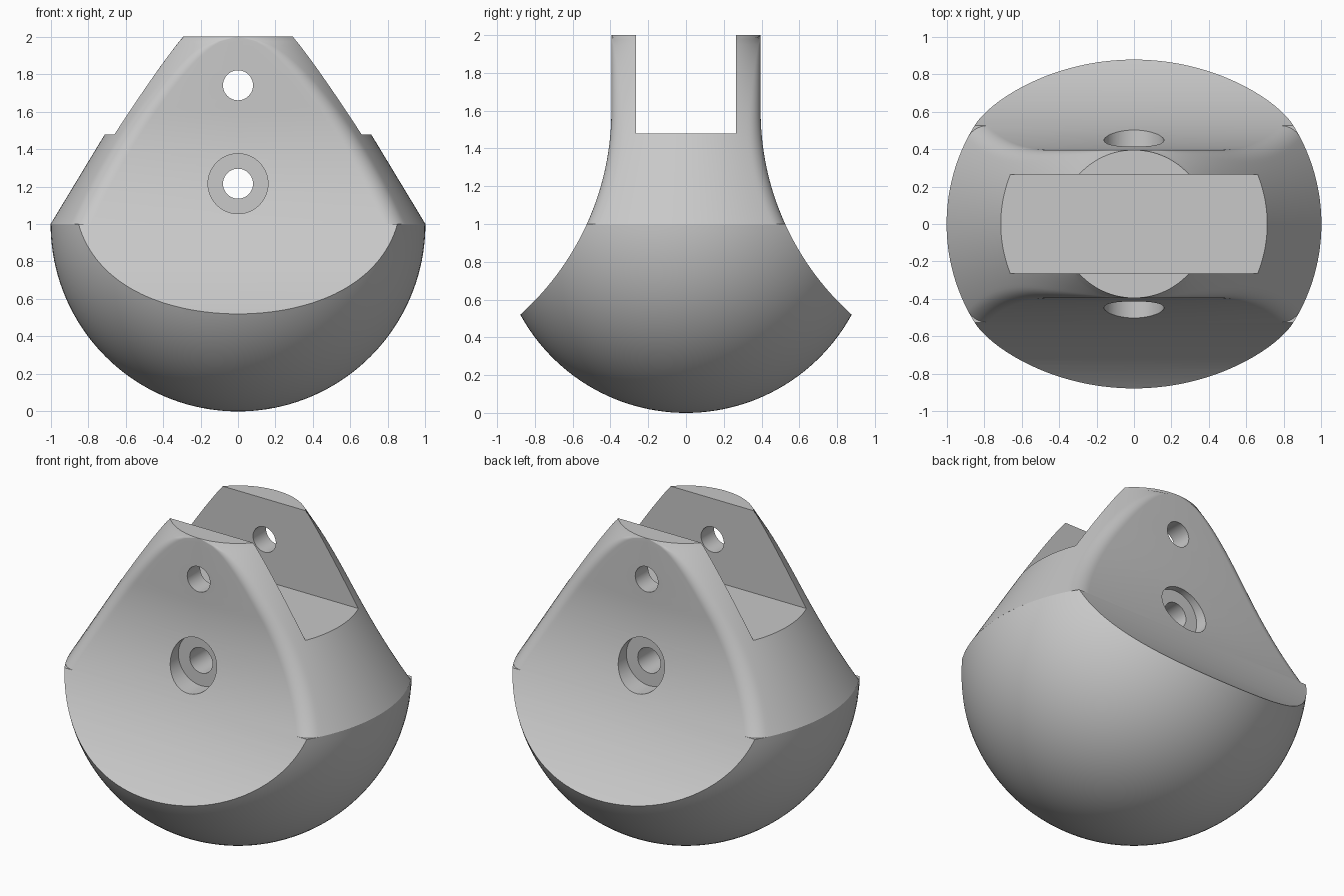
import bpy, bmesh, math
from math import sin, cos, pi, sqrt

cube = bpy.data.objects.get("Cube")
if cube:
    bpy.data.objects.remove(cube)

WAIST, ARC_R, ARC_Z = 0.395, 1.45, 1.6   # concave front and back cut
FILLET = 0.12

grey = bpy.data.materials.new("plain_grey")
grey.use_nodes = True
grey.diffuse_color = (0.58, 0.58, 0.58, 1)
grey.node_tree.nodes["Principled BSDF"].inputs["Base Color"].default_value = grey.diffuse_color


def half_depth(z):
    h = max(0, ARC_Z - z)
    return WAIST + ARC_R - sqrt(ARC_R ** 2 - h * h)


def loft(name, rings):
    """Closed solid through rings that share one point count."""
    bm = bmesh.new()
    rows = [[bm.verts.new(p) for p in ring] for ring in rings]
    n = len(rows[0])
    for a, b in zip(rows, rows[1:]):
        for i in range(n):
            j = (i + 1) % n
            bm.faces.new((a[i], a[j], b[j], b[i]))
    bm.faces.new(rows[0][::-1])
    bm.faces.new(rows[-1])
    bmesh.ops.remove_doubles(bm, verts=bm.verts, dist=1e-5)
    bmesh.ops.recalc_face_normals(bm, faces=bm.faces)
    mesh = bpy.data.meshes.new(name)
    bm.to_mesh(mesh)
    bm.free()
    obj = bpy.data.objects.new(name, mesh)
    bpy.context.collection.objects.link(obj)
    mesh.materials.append(grey)
    return obj


def boolean(obj, tool, operation):
    mod = obj.modifiers.new(tool.name, 'BOOLEAN')
    mod.operation, mod.object, mod.solver = operation, tool, 'EXACT'
    bpy.context.view_layer.objects.active = obj
    bpy.ops.object.modifier_apply(modifier=mod.name)
    bpy.data.objects.remove(tool)


def cylinder_y(name, radius, y0, y1, z):
    ring = [(radius * cos(i * pi / 32), radius * sin(i * pi / 32)) for i in range(64)]
    return loft(name, [[(x, y, z + h) for x, h in ring] for y in (y0, y1)])


def circle(radius, z, n=128):
    return [(radius * cos(2 * pi * i / n), radius * sin(2 * pi * i / n), z) for i in range(n)]


def neck_section(z):
    """Circle trimmed front and back, with rounded corners."""
    r, w = 1 - 0.605 * (z - 1), half_depth(z)
    cy = w - FILLET
    cx = sqrt(max(0, (r - FILLET) ** 2 - cy * cy))
    a = math.atan2(cy, cx)
    q = [(r * cos(a * i / 20), r * sin(a * i / 20)) for i in range(20)]
    for i in range(9):
        t = a + (pi / 2 - a) * i / 8
        q.append((cx + FILLET * cos(t), cy + FILLET * sin(t)))
    q.append((0, w))
    ring = []
    for sx, sy, part in ((1, 1, q), (-1, 1, q[::-1]), (-1, -1, q), (1, -1, q[::-1])):
        ring += [(sx * x, sy * y, z) for x, y in part[:-1]]
    return ring


# Bowl-shaped base, trimmed by the concave profile
base = loft("rounded_base", [circle(sin(pi / 2 * i / 40), 1 - cos(pi / 2 * i / 40)) for i in range(41)])
side = [(half_depth(0.3 + 0.025 * i), 0.3 + 0.025 * i) for i in range(37)]
side = [(side[0][0], -0.2)] + side
outline = side + [(-y, z) for y, z in reversed(side)]
trim = loft("trim_profile", [[(x, y, z) for y, z in outline] for x in (-1.2, 1.2)])
boolean(base, trim, 'INTERSECT')

# Tapering neck with two prongs
neck = loft("forked_neck", [neck_section(1 + i / 40) for i in range(41)])
slot = loft("slot", [[(x, y, z) for x, y in ((-2, -0.265), (2, -0.265), (2, 0.265), (-2, 0.265))]
                     for z in (1.478, 2.5)])
boolean(neck, slot, 'DIFFERENCE')

# Pin holes through the prongs and the body, the lower one counterbored
for z in (1.74, 1.215):
    boolean(neck, cylinder_y("pin_hole", 0.08, -1, 1, z), 'DIFFERENCE')
for s in (-1, 1):
    boolean(neck, cylinder_y("counterbore", 0.16, 0.37 * s, s, 1.215), 'DIFFERENCE')

# Smooth curved surfaces, sharp cut edges
for obj in (base, neck):
    bpy.ops.object.select_all(action='DESELECT')
    obj.select_set(True)
    bpy.context.view_layer.objects.active = obj
    bpy.ops.object.shade_smooth_by_angle(angle=math.radians(25))
